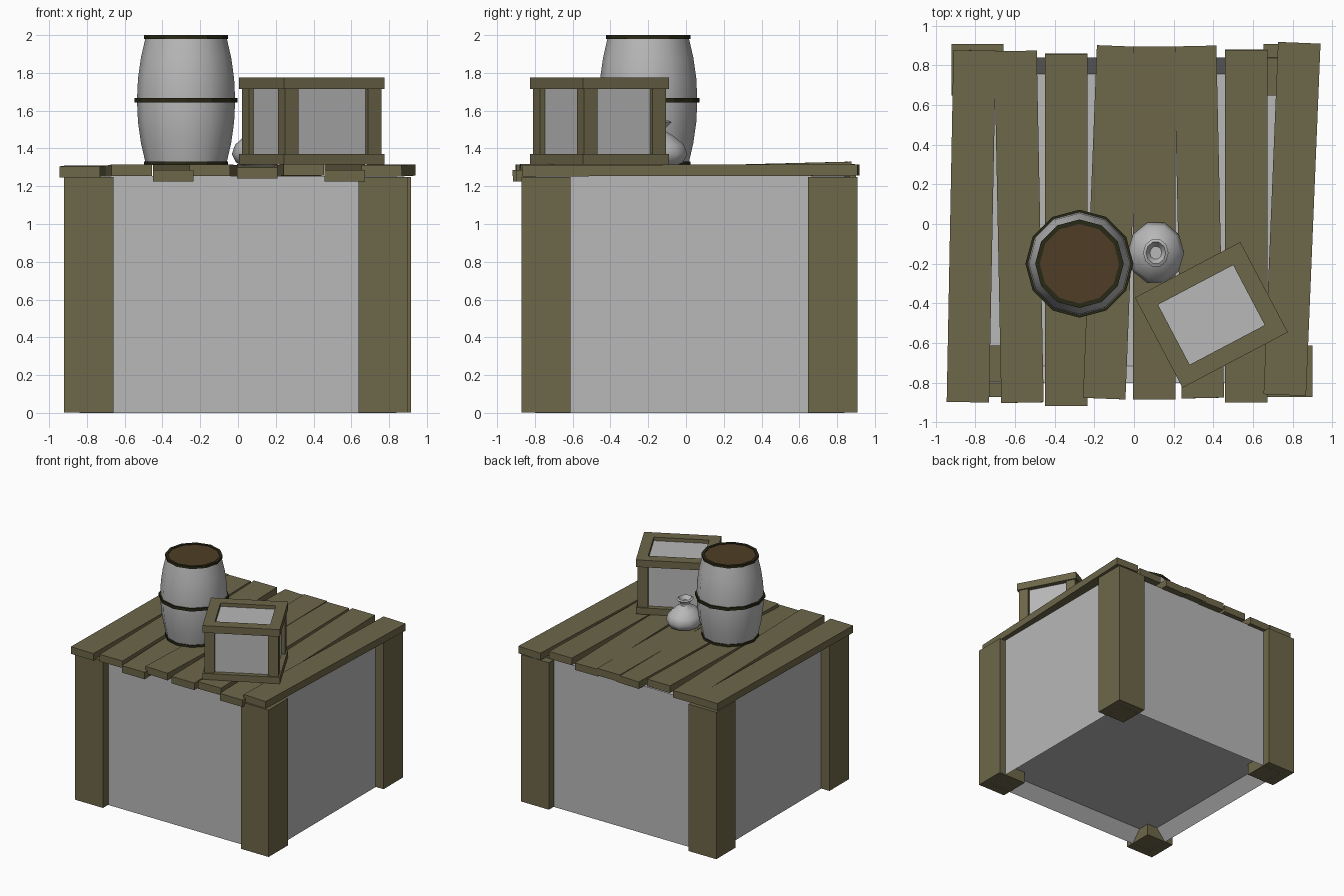
import bpy, bmesh, math
from mathutils import Matrix, Vector

if "Cube" in bpy.data.objects:
    bpy.data.objects.remove(bpy.data.objects["Cube"])


def material(name, rgb):
    m = bpy.data.materials.new(name)
    m.diffuse_color = (*rgb, 1)
    m.use_nodes = True
    m.node_tree.nodes["Principled BSDF"].inputs["Base Color"].default_value = m.diffuse_color
    return m


WOOD = material("olive wood", (0.154, 0.135, 0.068))
GREY = material("plain grey", (0.48, 0.48, 0.48))
IRON = material("dark iron", (0.022, 0.021, 0.008))
LID = material("dark brown", (0.077, 0.047, 0.018))


def finish(bm, name, mat, smooth=None):
    bmesh.ops.recalc_face_normals(bm, faces=bm.faces)
    me = bpy.data.meshes.new(name)
    bm.to_mesh(me)
    bm.free()
    me.materials.append(mat)
    ob = bpy.data.objects.new(name, me)
    bpy.context.collection.objects.link(ob)
    if smooth:
        bpy.ops.object.select_all(action='DESELECT')
        ob.select_set(True)
        bpy.context.view_layer.objects.active = ob
        bpy.ops.object.shade_smooth_by_angle(angle=math.radians(smooth))
    return ob


def box_bm(lo, hi):
    bm = bmesh.new()
    bmesh.ops.create_cube(bm, size=1)
    for v in bm.verts:
        v.co = Vector([(a + b) / 2 + c * (b - a) for a, b, c in zip(lo, hi, v.co)])
    return bm


def box(name, lo, hi, mat, matrix=None):
    bm = box_bm(lo, hi)
    if matrix:
        bm.transform(matrix)
    return finish(bm, name, mat)


def recess_ends(bm, width, depth):
    """Inset the top and bottom faces and sink them inwards."""
    bm.normal_update()
    for f in [f for f in bm.faces if abs(f.normal.z) > 0.9]:
        up = f.normal.z
        bmesh.ops.inset_individual(bm, faces=[f], thickness=width)
        for v in f.verts:
            v.co.z -= depth * up


def lathe(name, centre, profile, sides, mat, smooth=None, closed=False, scale_y=1):
    """Spin (radius, z) points; open profiles are capped at both ends."""
    bm = bmesh.new()
    rings = []
    for r, z in profile:
        rings.append([bm.verts.new((centre[0] + r * math.cos(2 * math.pi * i / sides),
                                    centre[1] + scale_y * r * math.sin(2 * math.pi * i / sides), z))
                      for i in range(sides)])
    pairs = list(zip(rings, rings[1:]))
    if closed:
        pairs.append((rings[-1], rings[0]))
    for a, b in pairs:
        for i in range(sides):
            j = (i + 1) % sides
            bm.faces.new((a[i], a[j], b[j], b[i]))
    if not closed:
        bm.faces.new(rings[0])
        bm.faces.new(rings[-1])
    return finish(bm, name, mat, smooth)


# Large crate body, sunk at top and bottom behind a rim
bm = box_bm((-0.84, -0.80, 0), (0.84, 0.84, 1.255))
recess_ends(bm, 0.12, 0.1)
finish(bm, "crate_body", GREY)

# Corner posts
for name, x, y in (("front_left", -0.92, -0.872), ("front_right", 0.637, -0.872),
                   ("back_left", -0.92, 0.647), ("back_right", 0.653, 0.647)):
    box(name + "_post", (x, y, 0.002), (x + 0.262, y + 0.26, 1.25), WOOD)

# Loose top planks: front x, front y, front z, back x, back y, back z (top centre line)
planks = [(-0.837, -0.898, 1.305, -0.803, 0.875, 1.310),
          (-0.562, -0.900, 1.315, -0.597, 0.872, 1.308),
          (-0.342, -0.918, 1.285, -0.342, 0.857, 1.330),
          (-0.150, -0.880, 1.315, -0.080, 0.897, 1.310),
          (0.102, -0.885, 1.300, 0.102, 0.895, 1.318),
          (0.347, -0.877, 1.318, 0.308, 0.897, 1.310),
          (0.566, -0.900, 1.285, 0.566, 0.877, 1.330),
          (0.760, -0.862, 1.312, 0.833, 0.913, 1.316)]
for n, p in enumerate(planks):
    a, b = Vector(p[:3]), Vector(p[3:])
    d = (b - a).normalized()
    side = d.cross(Vector((0, 0, 1))).normalized()
    up = side.cross(d)
    m = Matrix.Translation((a + b) / 2) @ Matrix((side, d, up)).transposed().to_4x4()
    h = (b - a).length / 2
    box(f"top_plank_{n + 1}", (-0.107, -h, -0.06), (0.107, h, 0), WOOD, m)

# Barrel body, hoops and lids
C = (-0.275, -0.2)
prof = [(0.215 + 0.045 * (1 - ((z - 1.655) / 0.33) ** 2), z)
        for z in (1.325, 1.43, 1.54, 1.655, 1.77, 1.88, 1.985)]
lathe("barrel_body", C, prof, 12, GREY, 35)
for name, r0, r1, z0, z1 in (("bottom", 0.195, 0.223, 1.313, 1.332),
                             ("middle", 0.25, 0.272, 1.642, 1.666),
                             ("top", 0.2, 0.223, 1.98, 2.0)):
    lathe(name + "_hoop", C, [(r0, z0), (r1, z0), (r1, z1), (r0, z1)], 12, IRON, closed=True)
lathe("barrel_lid", C, [(0.203, 1.98), (0.203, 1.994)], 12, LID)
lathe("barrel_base", C, [(0.2, 1.316), (0.2, 1.328)], 12, LID)

# Small turned crate: core, two rim frames and four posts
M = Matrix.Translation((0.39, -0.458, 0)) @ Matrix.Rotation(math.radians(27.8), 4, 'Z')
HX, HY, W = 0.3, 0.257, 0.086
box("small_crate_core", (-HX + 0.04, -HY + 0.04, 1.34), (HX - 0.04, HY - 0.04, 1.745), GREY, M)
for name, z0, z1 in (("bottom", 1.315, 1.37), ("top", 1.715, 1.775)):
    for s in (-1, 1):
        y = s * (HY - W / 2)
        x = s * (HX - W / 2)
        box(f"small_crate_{name}_long_rail", (-HX, y - W / 2, z0), (HX, y + W / 2, z1), WOOD, M)
        box(f"small_crate_{name}_short_rail", (x - W / 2, -HY + W, z0), (x + W / 2, HY - W, z1), WOOD, M)
for sx in (-1, 1):
    for sy in (-1, 1):
        x, y = sx * (HX - 0.052), sy * (HY - 0.052)
        box("small_crate_post", (x - 0.04, y - 0.04, 1.36), (x + 0.04, y + 0.04, 1.72), WOOD, M)

# Tied sack with a flared, hollow mouth
lathe("sack", (0.11, -0.145),
      [(0.07, 1.302), (0.12, 1.325), (0.143, 1.37), (0.125, 1.42), (0.075, 1.465),
       (0.036, 1.49), (0.034, 1.505), (0.064, 1.54), (0.05, 1.548), (0.03, 1.515)],
      10, GREY, 50, scale_y=1.12)
